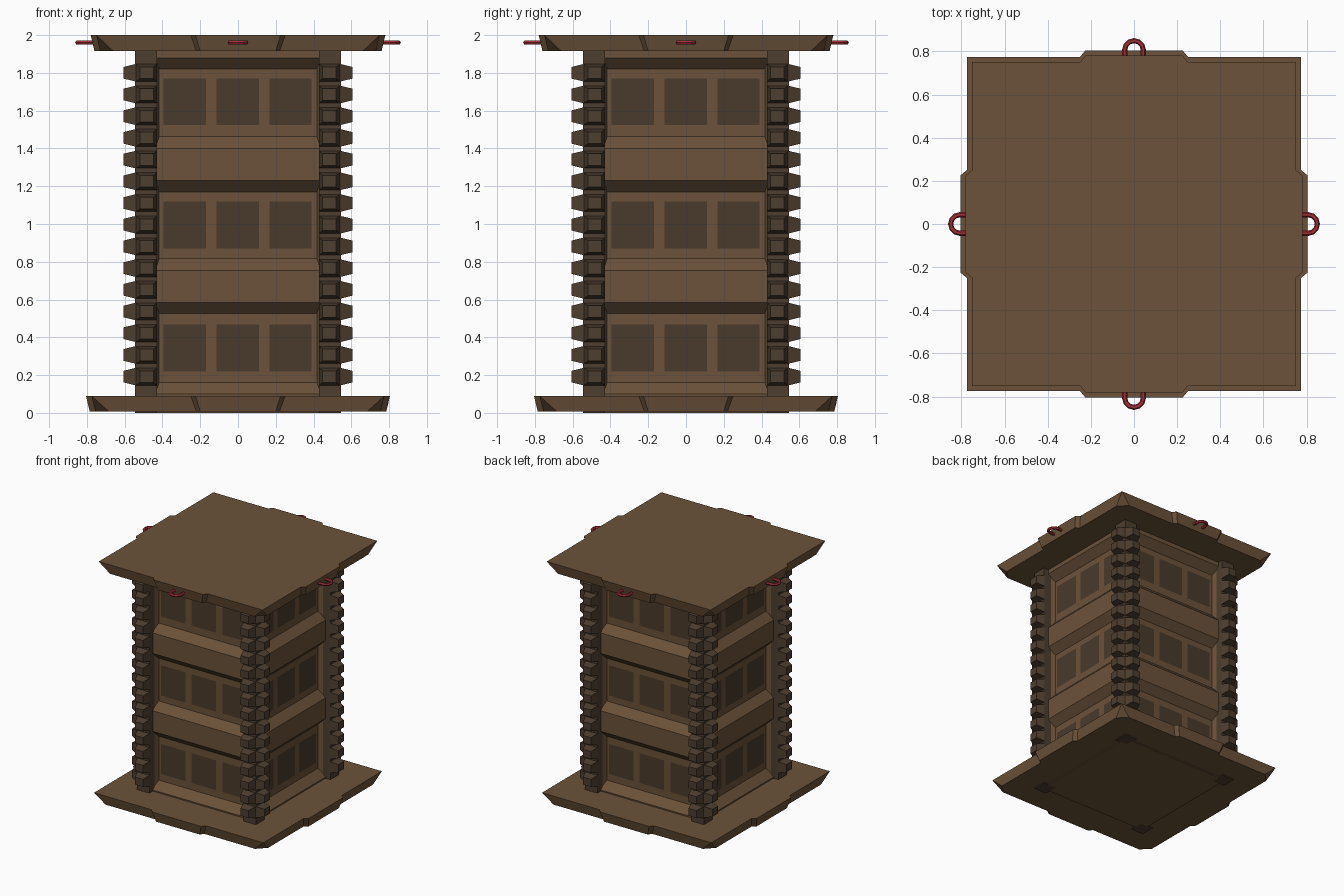
import bpy, bmesh
from math import cos, sin, pi
from mathutils import Matrix

if "Cube" in bpy.data.objects:
    bpy.data.objects.remove(bpy.data.objects["Cube"])


def material(name, rgb):
    m = bpy.data.materials.new(name)
    m.diffuse_color = (*rgb, 1)
    m.use_nodes = True
    m.node_tree.nodes["Principled BSDF"].inputs["Base Color"].default_value = m.diffuse_color
    return m


WOOD = material("wood", (0.147, 0.084, 0.041))
DARK = material("dark_wood", (0.068, 0.042, 0.024))
POST = material("post_wood", (0.075, 0.047, 0.028))
RED = material("red", (0.36, 0.03, 0.04))


def finish(name, bm, mat, turn=0):
    bmesh.ops.remove_doubles(bm, verts=bm.verts, dist=1e-5)
    bmesh.ops.dissolve_degenerate(bm, edges=bm.edges, dist=1e-5)
    bmesh.ops.recalc_face_normals(bm, faces=bm.faces)
    bm.transform(Matrix.Rotation(turn, 4, 'Z'))
    me = bpy.data.meshes.new(name)
    bm.to_mesh(me)
    bm.free()
    me.materials.append(mat)
    ob = bpy.data.objects.new(name, me)
    bpy.context.collection.objects.link(ob)
    return ob


def face(bm, *pts):
    bm.faces.new([bm.verts.new(p) for p in pts])


def loft(bm, a, b):
    """Closed solid between two loops with the same point count."""
    va, vb = [bm.verts.new(p) for p in a], [bm.verts.new(p) for p in b]
    n = len(a)
    for i in range(n):
        j = (i + 1) % n
        bm.faces.new((va[i], va[j], vb[j], vb[i]))
    bm.faces.new(va[::-1])
    bm.faces.new(vb)


def rect(x0, x1, y, z0, z1):
    return [(x0, y, z0), (x1, y, z0), (x1, y, z1), (x0, y, z1)]


# Slabs: sharp square top, smaller bottom with cut corners, a tab on each side
def slab(name, h, z0, z1):
    def loop(half, corner, w_in, w_out, z):
        side = [(-corner, -half), (-w_in, -half), (-w_out, -half - .03),
                (w_out, -half - .03), (w_in, -half), (corner, -half)]
        c = [(1, 0), (0, 1), (-1, 0), (0, -1)]
        return [(x * a - y * b, x * b + y * a, z) for a, b in c for x, y in side]
    bm = bmesh.new()
    loft(bm, loop(h - .02, h - .09, .22, .2, z0), loop(h, h, .25, .225, z1))
    finish(name, bm, WOOD)


slab("base_slab", .775, .008, .09)
slab("top_slab", .75, 1.915, 2.0)

# Inner core behind the wall panels
bm = bmesh.new()
loft(bm, [(x, y, 0) for x, y in ((-.43, -.43), (.43, -.43), (.43, .43), (-.43, .43))],
     [(x, y, 1.93) for x, y in ((-.43, -.43), (.43, -.43), (.43, .43), (-.43, .43))])
finish("core", bm, WOOD)

W, OUT, IN, TOP = .438, -.5, -.44, 1.93
PANELS = [(.10, .585), (.755, 1.23), (1.40, 1.88)]

for k in range(4):
    turn = k * pi / 2

    # Wall: raised bands with bevelled recesses
    bm = bmesh.new()
    levels = [0] + [z for p in PANELS for z in p] + [TOP]
    for z0, z1 in zip(levels[::2], levels[1::2]):
        face(bm, *rect(-W, W, OUT, z0, z1))
    for z0, z1 in PANELS:
        o = rect(-W, W, OUT, z0, z1)
        i = rect(-.417, .417, IN, z0 + .062, z1 - .06)
        face(bm, *i)
        for a in range(4):
            b = (a + 1) % 4
            face(bm, o[a], o[b], i[b], i[a])
    for z0, z1 in zip(levels, levels[1:]):
        for s in (-W, W):
            face(bm, (s, OUT, z0), (s, OUT, z1), (s, -.42, z1), (s, -.42, z0))
    for z in (0, TOP):
        face(bm, (-W, OUT, z), (W, OUT, z), (W, -.42, z), (-W, -.42, z))
    finish(f"wall_{k}", bm, WOOD, turn)

    # Three dark windows in each recess
    bm = bmesh.new()
    for z0, z1 in ((.22, .468), (.87, 1.12), (1.523, 1.77)):
        for x in (-.282, -.002, .278):
            face(bm, *[(px, py, pz) for px, py, pz in
                       rect(x - .112, x + .112, IN - .003, z0, z1)])
    finish(f"windows_{k}", bm, DARK, turn)

    # Corner post with a stack of blunt studs on its two outer faces
    bm = bmesh.new()
    lo, hi = .43, .545
    quad = [(lo, -hi), (hi, -hi), (hi, -lo), (lo, -lo)]
    loft(bm, [(x, y, 0) for x, y in quad], [(x, y, 1.93) for x, y in quad])
    post = finish(f"corner_post_{k}", bm, POST, turn)
    bm = bmesh.new()
    for n in range(15):
        z = .192 + n * .1149
        root = rect(.428, .543, -.54, z - .047, z + .047)
        tip = rect(.448, .519, -.605, z - .031, z + .031)
        loft(bm, root, tip)
        loft(bm, [(-y, -x, z) for x, y, z in root], [(-y, -x, z) for x, y, z in tip])
    finish(f"post_studs_{k}", bm, POST, turn)

    # Red ring on each side of the top slab
    path = [(-.043, -.75)] + [(-.043 * cos(a * pi / 6), -.807 - .043 * sin(a * pi / 6))
                              for a in range(7)] + [(.043, -.75)]
    cu = bpy.data.curves.new(f"ring_{k}", 'CURVE')
    cu.dimensions = '3D'
    cu.bevel_depth = .012
    cu.bevel_resolution = 1
    sp = cu.splines.new('POLY')
    sp.points.add(len(path) - 1)
    for p, (x, y) in zip(sp.points, path):
        p.co = (x, y, 1.96, 1)
    sp.use_smooth = False
    cu.materials.append(RED)
    ring = bpy.data.objects.new(f"ring_{k}", cu)
    ring.rotation_euler.z = turn
    bpy.context.collection.objects.link(ring)
